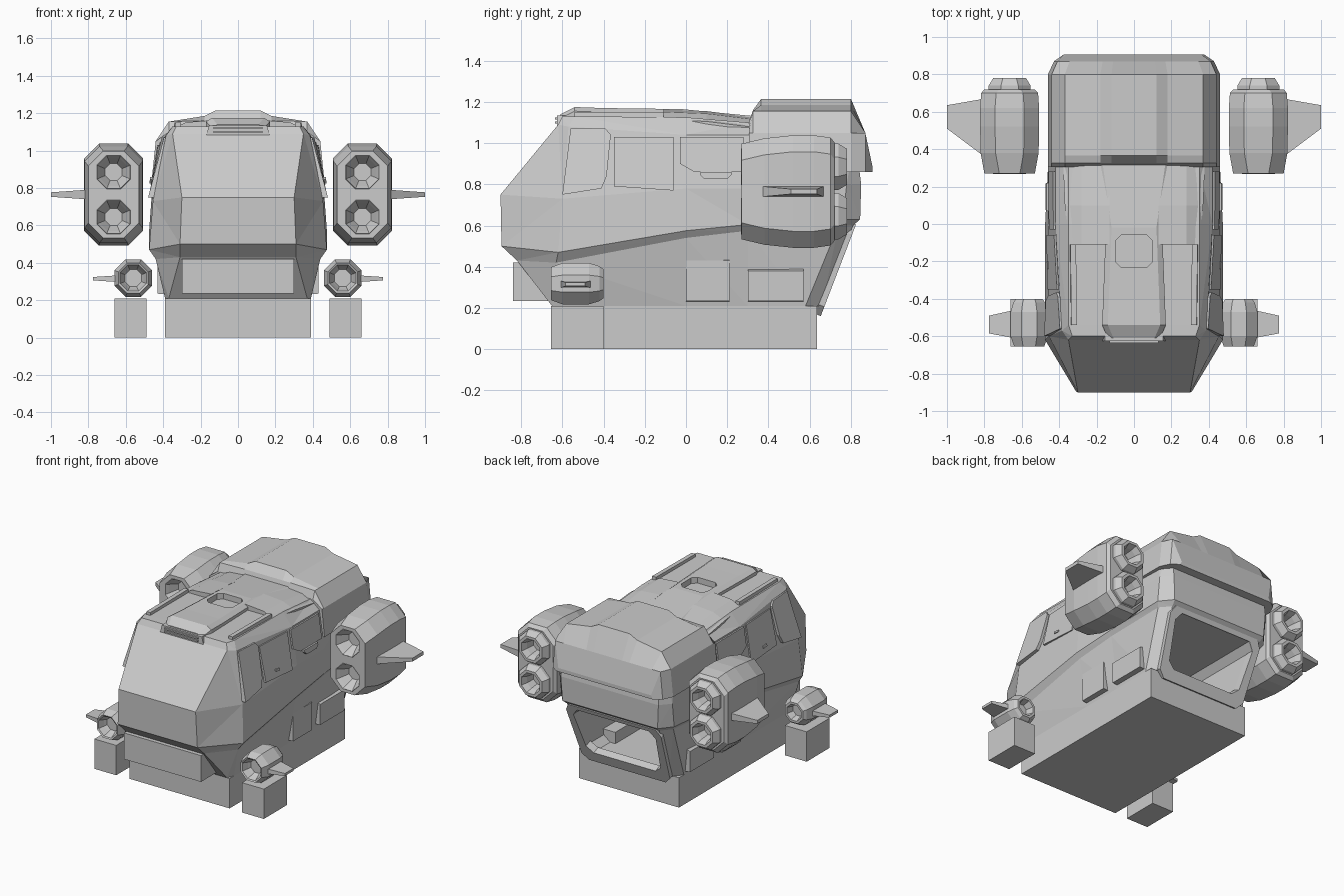
import bpy, bmesh
from math import cos, sin, pi

if "Cube" in bpy.data.objects:
    bpy.data.objects.remove(bpy.data.objects["Cube"])


def loft(name, rings, closed=False, mirror=False, tri=False):
    """Skin a series of equal-length point rings into a solid."""
    bm = bmesh.new()
    rows = [[bm.verts.new(p) for p in r] for r in rings]
    n = len(rows[0])
    pairs = list(zip(rows, rows[1:])) + ([(rows[-1], rows[0])] if closed else [])
    for a, b in pairs:
        for i in range(n):
            j = (i + 1) % n
            bm.faces.new((a[i], a[j], b[j], b[i]))
    if not closed:
        bm.faces.new(rows[0])
        bm.faces.new(rows[-1])
    bmesh.ops.recalc_face_normals(bm, faces=bm.faces)
    if tri:
        bmesh.ops.triangulate(bm, faces=bm.faces)
    me = bpy.data.meshes.new(name)
    bm.to_mesh(me)
    bm.free()
    ob = bpy.data.objects.new(name, me)
    bpy.context.collection.objects.link(ob)
    if mirror:
        add_mirror(ob)
    return ob


def add_mirror(ob):
    ob.modifiers.new("mirror", 'MIRROR').use_mirror_merge = False


def box(name, x, y, z, mirror=False):
    return loft(name, [[(x[0], y[0], h), (x[1], y[0], h), (x[1], y[1], h), (x[0], y[1], h)]
                       for h in z], mirror=mirror)


def sym(half):
    """Complete a half ring by reflecting it in x."""
    return half + [(-p[0],) + tuple(p[1:]) for p in reversed(half)]


def octagon(cx, cz, r, y):
    r /= cos(pi / 8)
    return [(cx + r * cos((k + .5) * pi / 4), y, cz + r * sin((k + .5) * pi / 4)) for k in range(8)]


def cut(ob, cutter):
    """Subtract the cutter and bake the result."""
    m = ob.modifiers.new("cut", 'BOOLEAN')
    m.operation, m.object, m.solver = 'DIFFERENCE', cutter, 'EXACT'
    bpy.context.view_layer.update()
    dg = bpy.context.evaluated_depsgraph_get()
    me = bpy.data.meshes.new_from_object(ob.evaluated_get(dg))
    ob.modifiers.clear()
    ob.data = me
    bpy.data.objects.remove(cutter)


# Hull: half outlines stacked from belly to roof
levels = [
    [(.37, -.65, .21), (.39, -.60, .21), (.39, 0, .21), (.39, .3, .21), (.39, .58, .21), (.33, .66, .21)],
    [(.31, -.82, .43), (.44, -.63, .42), (.45, 0, .54), (.44, .3, .575), (.42, .74, .60), (.36, .81, .60)],
    [(.31, -.895, .50), (.475, -.62, .47), (.475, 0, .575), (.46, .3, .605), (.44, .76, .63), (.37, .845, .63)],
    [(.30, -.90, .75), (.455, -.60, .73), (.46, 0, .78), (.46, .3, .78), (.44, .78, .80), (.38, .85, .80)],
    [(.35, -.62, 1.09), (.385, -.57, 1.08), (.42, 0, 1.04), (.42, .3, 1.04), (.42, .74, 1.04), (.38, .82, 1.04)],
    [(.33, -.60, 1.13), (.35, -.54, 1.13), (.35, 0, 1.125), (.35, .3, 1.10), (.35, .72, 1.10), (.33, .76, 1.10)],
]
hull = loft("hull", [sym(l) for l in levels], tri=True)

# Cargo bay opening in the sloped tail
door_in = [(.24, .24), (.29, .28), (.32, .53), (.28, .58)]
door_out = [(.30, .165), (.345, .21), (.37, .56), (.34, .61)]
cut(hull, loft("bay_cutter", [sym([(x, y, z) for x, z in door_in]) for y in (-.30, 1.1)]))


def door_ring(half, d):
    return sym([(x, .66 + (z - .21) * .385 + d * .92, z - d * .38) for x, z in half])


loft("rear_door_frame", [door_ring(door_in, -.04), door_ring(door_in, .012),
                         door_ring(door_out, .012), door_ring(door_out, -.04)], closed=True)
box("cargo_bench", (.2, .3), (-.1, .5), (.23, .32), mirror=True)
box("cargo_console", (-.12, .12), (-.31, -.24), (.36, .46))
box("cargo_seat", (-.07, .07), (-.05, .08), (.23, .34))

# Roof: central spine with hatch, rear side plates, front grille
spine = loft("roof_spine", [sym([(w, y, 1.08), (w, y, z - .02), (w - .03, y, z)]) for y, w, z in
                            ((-.61, .14, 1.14), (-.54, .17, 1.175), (-.40, .165, 1.17),
                             (-.02, .15, 1.165), (.34, .20, 1.13))])
hatch = [(.07, -.23), (.10, -.20), (.10, -.09), (.07, -.06)]
cut(spine, loft("hatch_cutter", [sym([(x, y, z) for x, y in hatch]) for z in (1.10, 1.3)]))
loft("roof_side_plate", [[(.13, y, 1.08), (.13, y, z), (.28, y, z - .012), (e, y, z - .05), (e, y, 1.07)]
                         for y, z, e in ((-.11, 1.163, .35), (.10, 1.155, .37), (.34, 1.125, .38))],
     mirror=True)
loft("roof_pocket_rim", [[(x, y, 1.09), (x + .035, y, 1.09), (x + .03, y, 1.15), (x, y, 1.15)]
                         for x, y in ((.305, -.54), (.31, -.11))], mirror=True)
loft("roof_grille", [sym([(.17, y, 1.08), (.155, y, 1.135)]) for y in (-.625, -.56)])
for i in range(2):
    box("grille_slat", (-.13, .13), (-.635, -.60), (1.095 + i * .02, 1.105 + i * .02))

# Rear engine cover: one cross-section, clipped lower toward its ends
cover = [(.46, .86), (.44, 1.05), (.37, 1.155), (.18, 1.185), (.12, 1.215)]
loft("rear_cover", [sym([(x * s, y, min(z, top)) for x, z in cover]) for y, s, top in
                    ((.305, 1, 1.10), (.325, 1, 1.16), (.365, 1, 1.3), (.80, 1, 1.3),
                     (.87, .93, 1.05), (.905, .82, .885))])


# Side panels that follow the slope of the hull wall
def side_plate(name, pts, t):
    def x(y, z):
        return .46 + (min(y, 0) * .06 - .04) * (z - .77) / .28
    loft(name, [[(x(y, z) + d, y, z) for y, z in pts] for d in (-.03, t)], mirror=True)


side_plate("side_window", [(-.60, .75), (-.41, .78), (-.385, .84), (-.365, 1.04), (-.39, 1.07), (-.56, 1.07)], .015)
side_plate("side_door", [(-.35, .79), (-.06, .77), (-.06, 1.03), (-.35, 1.03)], .008)
side_plate("side_hatch", [(-.03, .90), (.04, .86), (.28, .86), (.28, 1.03), (-.03, 1.03)], .010)
side_plate("hatch_handle", [(.07, .845), (.09, .825), (.20, .825), (.22, .845), (.22, .86), (.07, .86)], .022)
side_plate("door_handle", [(-.24, .825), (-.20, .82), (-.20, .835), (-.24, .84)], .016)

# Chin block, base and lower side steps
box("chin_block", (-.30, .30), (-.84, -.60), (.235, .42))
box("base_block", (-.39, .39), (-.65, .635), (0, .21))
box("front_foot", (.49, .66), (-.655, -.40), (0, .21), mirror=True)
for y0, y1, top in ((0, .21, .46), (.30, .57, .41)):
    loft("side_step", [[(.36, y, .23), (.43, y, .235), (.43, y, top - .03), (.36, y, top)]
                       for y in (y0, y1)], mirror=True)


# Large twin-duct pods
def pod_ring(y, w, h):
    c, cx, cz = .08, .665, .765
    return [(cx + sx * a, y, cz + sz * b) for sx, sz, a, b in
            ((1, -1, w - c, h), (1, -1, w, h - c), (1, 1, w, h - c), (1, 1, w - c, h),
             (-1, 1, w - c, h), (-1, 1, w, h - c), (-1, -1, w, h - c), (-1, -1, w - c, h))]


pod = loft("main_engine_pod", [pod_ring(*a) for a in
                               ((.27, .135, .232), (.38, .155, .258), (.52, .158, .273),
                                (.62, .158, .273), (.70, .152, .262), (.72, .135, .24))])
for z in (.645, .885):
    cut(pod, loft("duct_cutter", [octagon(.665, z, .09, y) for y in (.1, .95)]))
    loft("engine_duct", [octagon(.665, z, r, y) for y, r in
                         ((.35, .045), (.31, .065), (.29, .075), (.268, .088), (.28, .098), (.68, .112),
                          (.74, .112), (.78, .088), (.78, .07), (.74, .055), (.68, .045))], mirror=True)
add_mirror(pod)

# Small front thrusters
loft("front_thruster", [octagon(.56, .318, r, y) for y, r in
                        ((-.59, .045), (-.61, .055), (-.65, .07), (-.655, .08), (-.60, .1),
                         (-.47, .1), (-.42, .085), (-.40, .07), (-.40, .055), (-.45, .04))], mirror=True)


# Fins on all pods
def fin(name, z, root, tip):
    loft(name, [[(x, y0, z - t), (x, y1, z - t), (x, y1, z + t), (x, y0, z + t)]
                for x, y0, y1, t in (root, tip)], mirror=True)


fin("main_fin", .765, (.80, .36, .67, .026), (1.0, .51, .635, .012))
fin("front_fin", .315, (.64, -.61, -.46, .018), (.775, -.585, -.49, .009))
